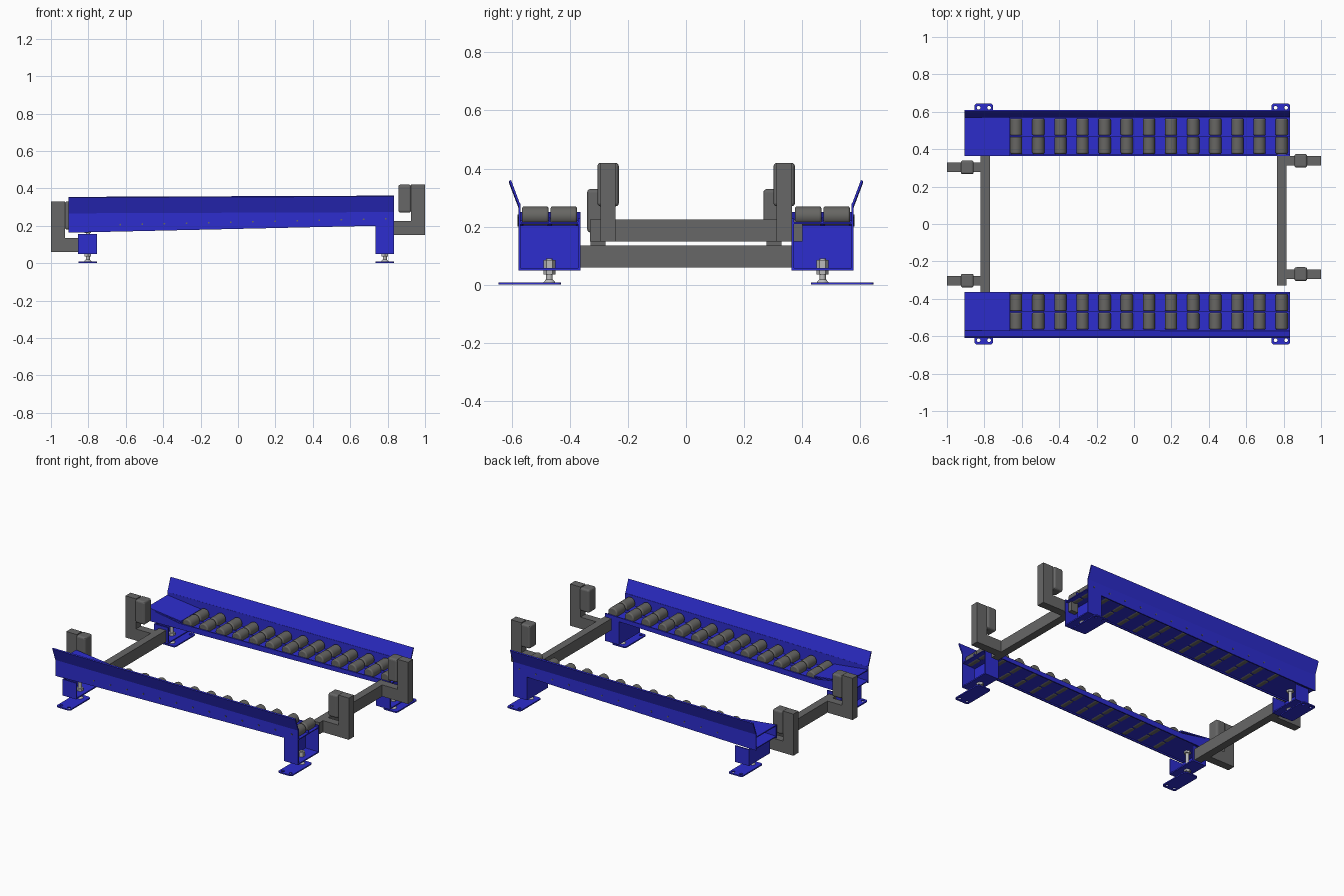
import bpy, bmesh, math
from mathutils import Matrix

cube = bpy.data.objects.get("Cube")
if cube:
    bpy.data.objects.remove(cube)


def material(name, rgb):
    m = bpy.data.materials.new(name)
    m.use_nodes = True
    m.diffuse_color = (*rgb, 1)
    m.node_tree.nodes["Principled BSDF"].inputs["Base Color"].default_value = (*rgb, 1)
    return m


BLUE = material("blue_paint", (0.026, 0.026, 0.62))
GRAY = material("gray_steel", (0.135, 0.135, 0.135))
ROLLER = material("roller_gray", (0.135, 0.133, 0.125))
ZINC = material("light_zinc", (0.5, 0.5, 0.5))


def finish(bm, name, mat, smooth=False):
    bmesh.ops.recalc_face_normals(bm, faces=bm.faces)
    me = bpy.data.meshes.new(name)
    bm.to_mesh(me)
    bm.free()
    me.materials.append(mat)
    ob = bpy.data.objects.new(name, me)
    bpy.context.collection.objects.link(ob)
    if smooth:
        bpy.ops.object.select_all(action="DESELECT")
        ob.select_set(True)
        bpy.context.view_layer.objects.active = ob
        bpy.ops.object.shade_smooth_by_angle(angle=math.radians(35))
    return ob


def prism(name, pts, lo, hi, mat, axis="y"):
    """Extrude a profile: (x, z) points along y, or (y, z) points along x."""
    bm = bmesh.new()
    place = (lambda a, b, t: (a, t, b)) if axis == "y" else (lambda a, b, t: (t, a, b))
    rings = [[bm.verts.new(place(a, b, t)) for a, b in pts] for t in (lo, hi)]
    n = len(pts)
    for ring in rings:
        bm.faces.new(ring)
    for i in range(n):
        j = (i + 1) % n
        bm.faces.new((rings[0][i], rings[0][j], rings[1][j], rings[1][i]))
    return finish(bm, name, mat)


def box(name, x, y, z, mat, bevel=0):
    ob = prism(name, [(x[0], z[0]), (x[1], z[0]), (x[1], z[1]), (x[0], z[1])], *y, mat)
    if bevel:
        b = ob.modifiers.new("rounding", "BEVEL")
        b.width, b.segments = bevel, 3
    return ob


def rod(bm, r, depth, center, axis="z", sides=20, r2=None):
    rot = Matrix.Rotation(math.pi / 2, 4, "X") if axis == "y" else Matrix()
    bmesh.ops.create_cone(bm, cap_ends=True, segments=sides, radius1=r,
                          radius2=r if r2 is None else r2, depth=depth,
                          matrix=Matrix.Translation(center) @ rot)


def circle_points(cx, cy, r, start=0, sweep=360, n=12):
    return [(cx + r * math.cos(math.radians(start + sweep * i / n)),
             cy + r * math.sin(math.radians(start + sweep * i / n))) for i in range(n)]


def foot_plate(name, cx, side):
    """Rounded plate with two anchor holes, from a filled curve."""
    cu = bpy.data.curves.new(name, "CURVE")
    cu.dimensions, cu.fill_mode, cu.extrude = "2D", "BOTH", 0.004
    x0, x1, y0, y1, r = cx - 0.05, cx + 0.05, 0.43, 0.645, 0.016
    outline = []
    for k, (px, py) in enumerate([(x1 - r, y1 - r), (x0 + r, y1 - r),
                                  (x0 + r, y0 + r), (x1 - r, y0 + r)]):
        outline += circle_points(px, py, r, 90 * k, 90, 5) + \
            circle_points(px, py, r, 90 * k + 90, 90, 1)
    holes = [circle_points(cx + d, 0.622, 0.01) for d in (-0.028, 0.028)]
    for loop in [outline] + holes:
        sp = cu.splines.new("POLY")
        sp.points.add(len(loop) - 1)
        for p, (a, b) in zip(sp.points, loop):
            p.co = (a, b * side, 0, 1)
        sp.use_cyclic_u = True
    cu.materials.append(BLUE)
    ob = bpy.data.objects.new(name, cu)
    ob.location.z = 0.005
    bpy.context.collection.objects.link(ob)


def deck_z(x):
    return 0.215 + 0.022 * (x - 0.8)


X0, X1, RAMP = -0.905, 0.835, -0.67     # rail ends, start of entry ramp
LEG = 0.735                             # inner edge of the tall legs
IN, OUT, T = 0.363, 0.577, 0.008        # rail sides and sheet thickness
roller_x = [-0.63 + 0.1183 * i for i in range(13)]

for side, label in ((1, "back"), (-1, "front")):
    def span(a, b):
        return sorted((a * side, b * side))

    # Side panels, running down into the tall leg
    foot = [(X1, 0.05), (LEG, 0.05), (LEG, 0.2), (X0, 0.163)]
    prism(label + "_outer_panel", [(X0, 0.268), (X1, 0.28)] + foot, *span(OUT - T, OUT), BLUE)
    prism(label + "_inner_panel", [(X0, 0.245), (RAMP, 0.205), (X1, 0.228)] + foot,
          *span(IN, IN + T), BLUE)

    # Deck, entry ramp and centre divider
    a, b = deck_z(X0), deck_z(X1)
    prism(label + "_deck", [(X0, a - 0.006), (X1, b - 0.006), (X1, b), (X0, a)],
          *span(IN, OUT), BLUE)
    prism(label + "_entry_ramp", [(X0, 0.243), (RAMP, 0.215), (RAMP, deck_z(RAMP)),
                                  (RAMP + 0.006, deck_z(RAMP)), (RAMP + 0.006, 0.222), (X0, 0.25)],
          *span(IN, OUT), BLUE)
    prism(label + "_divider", [(RAMP, deck_z(RAMP)), (X1, b), (X1, 0.232), (RAMP, 0.2)],
          *span(0.467, 0.471), BLUE)

    # Leaning guide along the outer edge
    guard = prism(label + "_guide", [(side * y, z) for y, z in
                  ((OUT - T, 0.27), (OUT, 0.27), (0.609, 0.354), (0.602, 0.358))], X0, X1, BLUE, "x")
    for v in guard.data.vertices:
        v.co.z += 0.004 * v.co.x

    # Two rows of rollers
    bm = bmesh.new()
    for x in roller_x:
        for y in (0.4205, 0.5185):
            rod(bm, 0.0325, 0.091, (x, y * side, deck_z(x) + 0.0225), "y", 28)
    rollers = finish(bm, label + "_rollers", ROLLER, True)
    bev = rollers.modifiers.new("rounding", "BEVEL")
    bev.width, bev.segments, bev.angle_limit = 0.007, 3, math.radians(40)

    # Axle ends on the outer panel
    bm = bmesh.new()
    for x in roller_x:
        rod(bm, 0.005, 0.006, (x, side * OUT, deck_z(x) + 0.0225), "y", 10)
    finish(bm, label + "_axle_ends", GRAY)

    # Legs: boxes open towards +x
    box(label + "_tall_leg_wall", (LEG, LEG + T), span(IN, OUT), (0.05, 0.205), BLUE)
    box(label + "_tall_leg_base", (LEG, X1), span(IN, OUT), (0.05, 0.058), BLUE)
    xa, xb, top = -0.855, -0.755, 0.155
    box(label + "_short_leg_wall", (xa, xa + T), span(IN, OUT), (0.05, top), BLUE)
    box(label + "_short_leg_base", (xa, xb), span(IN, OUT), (0.05, 0.058), BLUE)
    box(label + "_short_leg_outer", (xa, xb), span(OUT - T, OUT), (0.05, top), BLUE)
    box(label + "_short_leg_inner", (xa, xb), span(IN, IN + T), (0.05, top), BLUE)

    # Levelling feet
    for cx, end, height in ((-0.803, "short", 0.18), (0.785, "tall", 0.09)):
        foot_plate(f"{label}_{end}_foot_plate", cx, side)
        bm = bmesh.new()
        y = 0.47 * side
        rod(bm, 0.011, height - 0.008, (cx, y, height / 2 + 0.004))
        rod(bm, 0.02, 0.01, (cx, y, 0.014), r2=0.012)
        for z in (0.042, 0.065, height - 0.012):
            rod(bm, 0.021, 0.014, (cx, y, z), sides=6)
        finish(bm, f"{label}_{end}_levelling_bolt", ZINC, True)

# Cross beams
box("low_cross_beam", (-0.82, -0.77), (-IN, IN), (0.06, 0.135), GRAY)
box("high_cross_beam", (0.765, 0.815), (-0.33, 0.4), (0.15, 0.225), GRAY)


# L-shaped arms with padded posts
def arm(name, d, y, base, top):
    def xs(a, b):
        return sorted((a * d, b * d))
    prism(name, [(d * x, z) for x, z in ((0.8, base), (1, base), (1, top), (0.925, top),
                                         (0.925, base + 0.075), (0.8, base + 0.075))],
          y - 0.026, y + 0.026, GRAY)
    box(name + "_pad", xs(0.857, 0.926), (y - 0.037, y + 0.037), (top - 0.15, top), GRAY, 0.012)


arm("low_arm_back", -1, 0.303, 0.06, 0.33)
arm("low_arm_front", -1, -0.303, 0.06, 0.33)
arm("high_arm_back", 1, 0.338, 0.15, 0.42)
arm("high_arm_front", 1, -0.268, 0.15, 0.42)
